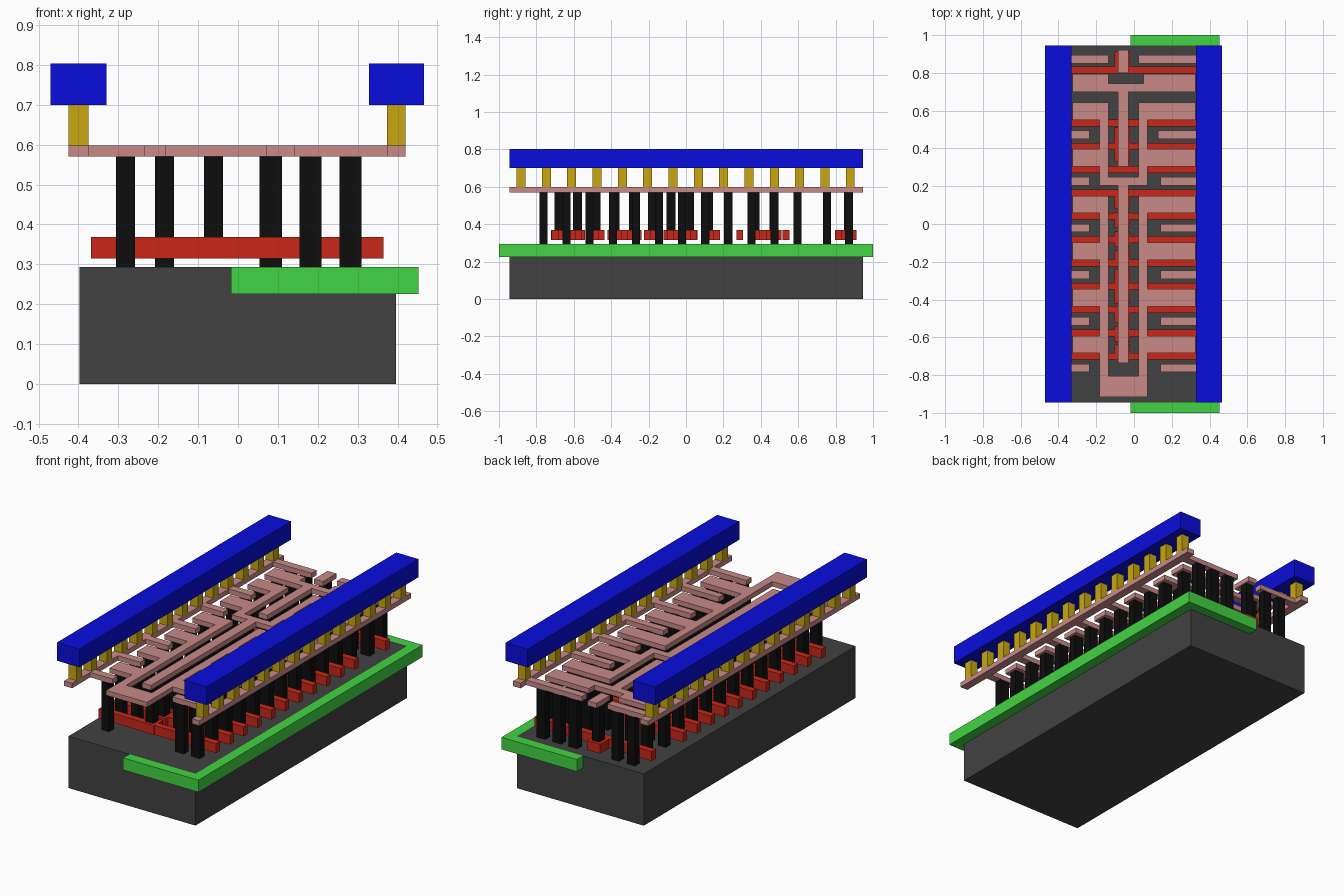
import bpy, bmesh
from mathutils import Matrix

if "Cube" in bpy.data.objects:
    bpy.data.objects.remove(bpy.data.objects["Cube"])


def part(name, color, rects, z0, z1):
    """One object made of boxes; rects are (x0, x1, y0, y1)."""
    bm = bmesh.new()
    for x0, x1, y0, y1 in rects:
        m = Matrix.Translation(((x0 + x1) / 2, (y0 + y1) / 2, (z0 + z1) / 2))
        m = m @ Matrix.Diagonal((x1 - x0, y1 - y0, z1 - z0, 1))
        bmesh.ops.create_cube(bm, size=1, matrix=m)
    for v in bm.verts:
        v.co.z = z0 if v.co.z < (z0 + z1) / 2 else z1
    me = bpy.data.meshes.new(name)
    bm.to_mesh(me)
    bm.free()
    ob = bpy.data.objects.new(name, me)
    bpy.context.collection.objects.link(ob)
    mat = bpy.data.materials.new(name + "_color")
    mat.diffuse_color = (*color, 1)
    mat.use_nodes = True
    mat.node_tree.nodes["Principled BSDF"].inputs["Base Color"].default_value = mat.diffuse_color
    me.materials.append(mat)
    return ob


def square(x, y, hx, hy):
    return (x - hx, x + hx, y - hy, y + hy)


RED, PINK, BLACK = (.59, .02, .009), (.58, .255, .245), (.004, .004, .004)
L = 0.945          # half length of the cell
PITCH = 0.1235
fingers = [0.535 - PITCH * i for i in range(11)]
stub_ys = [0.473 - 2 * PITCH * i for i in range(6)]
block_ys = [0.597 - 2 * PITCH * i for i in range(6)]
pad_ys = [0.47, 0.37] + [0.12 - 0.1 * i for i in range(9)]

# Base slab and the well set flush into its top
part("substrate", (.054, .054, .054), [(-.398, .396, -L, L)], 0, .293)
part("well", (.054, .66, .054), [(-.018, .453, -1, 1)], .225, .293)

# Gate strips with landing pads
gates = [square(-.002, y, .367, .018) for y in [0.815] + fingers]
gates += [square(-.061, y, .041, .041) for y in pad_ys]
gates.append((-.102, -.02, .80, .912))
part("gate_strips", RED, gates, .315, .368)

# Vertical contact posts
posts = []
for y in stub_ys:
    posts += [square(-.282, y, .024, .0215)]
    posts += [square(x, y, .028, .0215) for x in (.182, .282)]
for y in block_ys + [0.753, 0.8725]:
    posts += [square(x, y, .024, .0215) for x in (-.282, -.184)]
    posts += [square(x, y, .028, .0215) for x in (.082, .182, .282)]
part("contact_posts", BLACK, posts, .293, .57)
part("gate_posts", BLACK, [square(-.061, y, .024, .024) for y in pad_ys + [.87]], .368, .57)

# Supply rails with stubs
rails = [(-.425, -.375, -L, L), (.373, .42, -L, L)]
for i, y in enumerate(stub_ys):
    rails += [(-.375, -.235, y - .022, y + .022),
              (.127 if i == 0 else .14, .373, y - .022, y + .022)]
rails += [(-.375, -.135, .85, .895), (.025, .373, .85, .895)]
part("supply_rails", PINK, rails, .57, .598)

# Input tab and first stage bracket
part("input_tab", PINK, [(-.085, -.03, .80, .92)], .57, .598)
part("first_stage_bracket", PINK,
     [(-.325, .325, .70, .745), (-.325, -.135, .745, .795),
      (.05, .325, .745, .795), (-.085, -.03, .305, .70)], .57, .598)


def ladder(name, ys, y0, y1, extra):
    """Two long tracks with side blocks."""
    rects = [(-.183, -.135, y0, y1), (.025, .071, y0, y1)]
    for y in ys:
        rects += [(-.325, -.183, y - .046, y + .046), (.071, .325, y - .046, y + .046)]
    part(name, PINK, rects + extra, .57, .598)


# Second stage and output tracks
ladder("second_stage_track", block_ys[:2], .205, .643,
       [(-.135, .025, .205, .25), (-.085, -.03, -.735, .205)])
ladder("output_track", block_ys[2:], -.915, .149, [(-.135, .025, -.915, -.805)])

# Vias and top power bars
for side, (v0, v1), (b0, b1) in (("left", (-.425, -.375), (-.47, -.33)),
                                 ("right", (.373, .42), (.328, .466))):
    vias = [(v0, v1, y - .024, y + .024) for y in (-.882 + .1354 * i for i in range(14))]
    part(side + "_vias", (.58, .39, .005), vias, .598, .70)
    part(side + "_power_bar", (.003, .004, .72), [(b0, b1, -L, L)], .70, .803)
